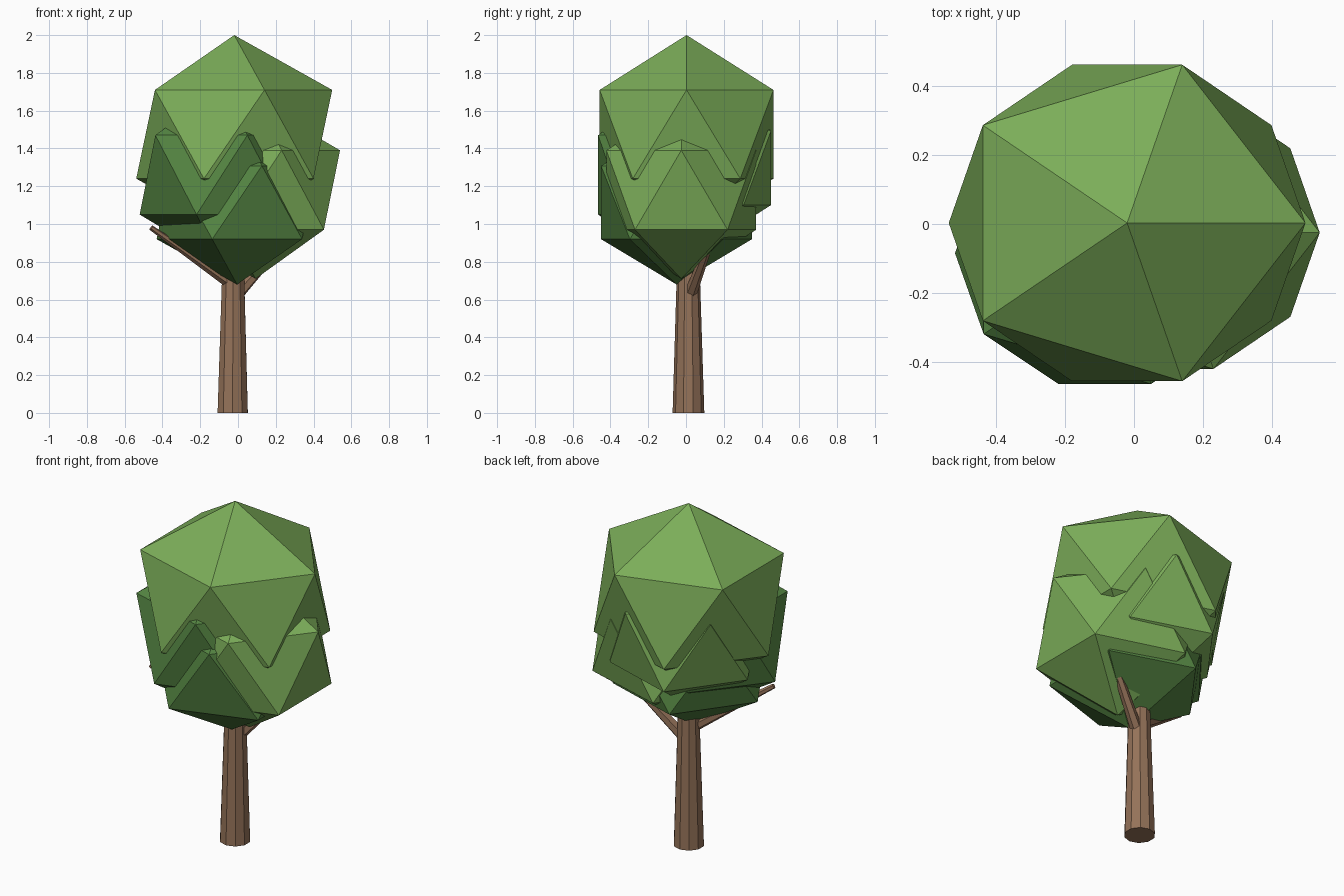
import bpy
import bmesh
from mathutils import Vector

cube = bpy.data.objects.get("Cube")
if cube:
    bpy.data.objects.remove(cube, do_unlink=True)


def make_material(name, color):
    mat = bpy.data.materials.new(name)
    mat.use_nodes = True
    mat.diffuse_color = (*color, 1)
    mat.node_tree.nodes["Principled BSDF"].inputs["Base Color"].default_value = (*color, 1)
    return mat


light_leaf = make_material("light_leaf_green", (0.20, 0.42, 0.10))
dark_leaf = make_material("dark_leaf_green", (0.09, 0.235, 0.055))
bark = make_material("bark_brown", (0.30, 0.17, 0.10))


def finish(name, bm, mat):
    mesh = bpy.data.meshes.new(name)
    bm.to_mesh(mesh)
    bm.free()
    mesh.materials.append(mat)
    obj = bpy.data.objects.new(name, mesh)
    bpy.context.collection.objects.link(obj)
    return obj


def leaf_clump(name, center, radii, mat):
    """Stretched twenty-sided ball."""
    bm = bmesh.new()
    bmesh.ops.create_icosphere(bm, subdivisions=1, radius=1)
    bmesh.ops.scale(bm, vec=radii, verts=bm.verts)
    bmesh.ops.translate(bm, vec=center, verts=bm.verts)
    finish(name, bm, mat)


def tapered_limb(name, start, end, r_start, r_end, sides):
    """Flat-sided cone section running from start to end."""
    start, end = Vector(start), Vector(end)
    axis = end - start
    bm = bmesh.new()
    bmesh.ops.create_cone(bm, cap_ends=True, segments=sides,
                          radius1=r_start, radius2=r_end, depth=axis.length)
    obj = finish(name, bm, bark)
    obj.rotation_mode = 'QUATERNION'
    obj.rotation_quaternion = axis.to_track_quat('Z', 'Y')
    obj.location = (start + end) / 2


# Trunk and branches
tapered_limb("trunk", (-0.028, 0.013, 0), (-0.025, 0.012, 1.0), 0.084, 0.053, 10)
tapered_limb("left_branch", (-0.01, 0.02, 0.62), (0.30, 0.15, 0.97), 0.034, 0.018, 6)
tapered_limb("right_branch", (-0.03, 0.0, 0.68), (-0.46, -0.16, 0.98), 0.032, 0.014, 6)

# Crown
leaf_clump("crown_top", (-0.02, 0.003, 1.475), (0.58, 0.541, 0.525), light_leaf)
leaf_clump("left_clump", (0.093, -0.025, 1.18), (0.50, 0.466, 0.47), light_leaf)
leaf_clump("back_clump", (-0.045, 0.07, 1.297), (0.453, 0.447, 0.44), light_leaf)
leaf_clump("front_clump", (-0.005, -0.05, 1.114), (0.476, 0.47, 0.434), dark_leaf)
leaf_clump("right_clump", (-0.085, -0.085, 1.26), (0.487, 0.447, 0.47), dark_leaf)
